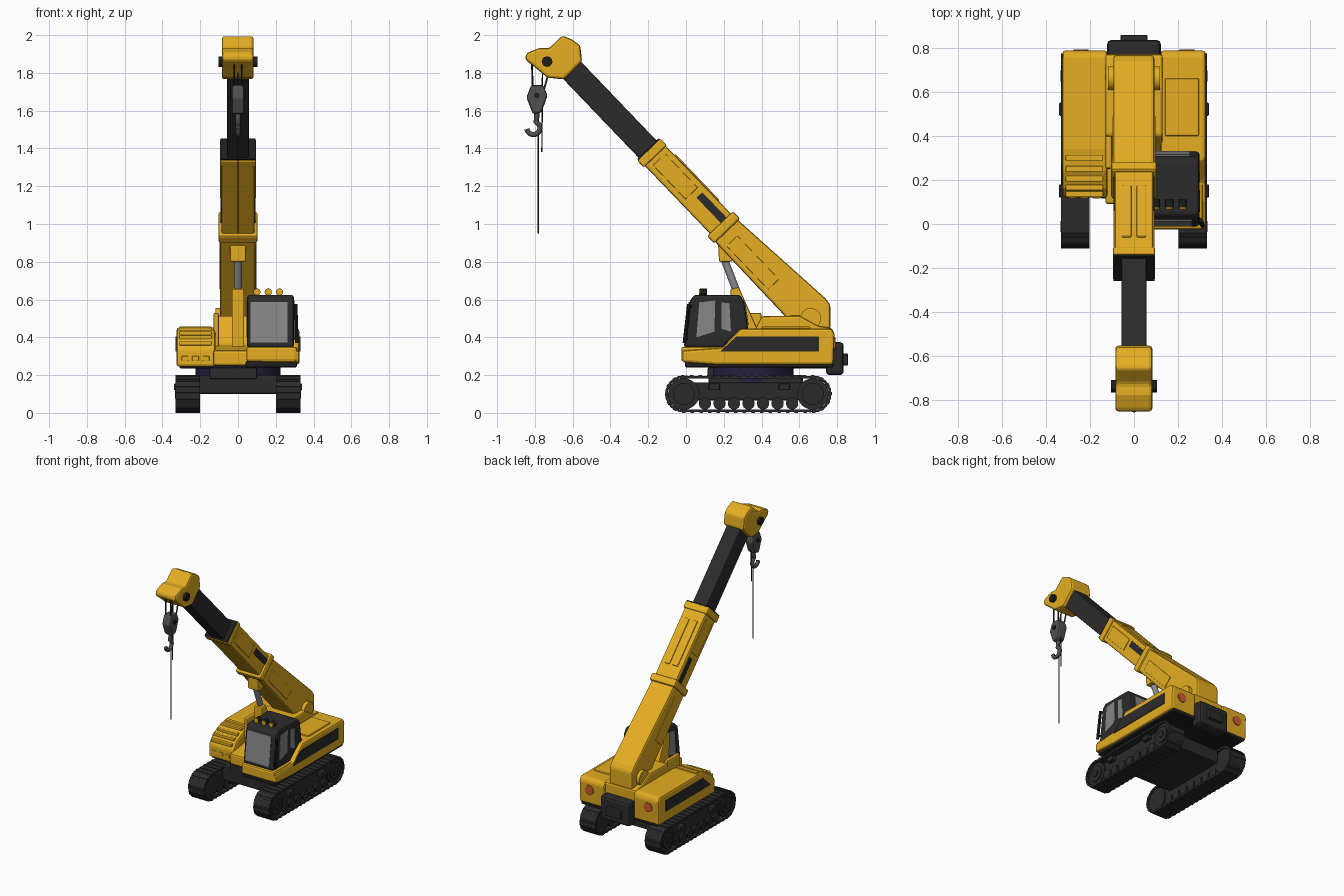
import bpy, bmesh
from math import pi, sin, cos
from mathutils import Vector, Matrix

cube = bpy.data.objects.get("Cube")
if cube:
    bpy.data.objects.remove(cube, do_unlink=True)


def material(name, r, g, b):
    m = bpy.data.materials.new(name)
    m.use_nodes = True
    m.diffuse_color = (r, g, b, 1)
    m.node_tree.nodes["Principled BSDF"].inputs["Base Color"].default_value = (r, g, b, 1)
    return m


YELLOW = material("machine yellow", 0.78, 0.42, 0.016)
DARK = material("dark grey", 0.024, 0.024, 0.025)
BLACK = material("black", 0.013, 0.013, 0.013)
GLASS = material("grey glass", 0.24, 0.24, 0.24)
STEEL = material("steel", 0.25, 0.26, 0.28)
HOOK = material("hook grey", 0.08, 0.08, 0.083)
NAVY = material("navy", 0.02, 0.014, 0.05)
RED = material("lamp red", 0.62, 0.11, 0.03)


def finish(name, bm, mat, bevel=0, smooth=False):
    bmesh.ops.recalc_face_normals(bm, faces=bm.faces)
    me = bpy.data.meshes.new(name)
    bm.to_mesh(me)
    bm.free()
    me.materials.append(mat)
    ob = bpy.data.objects.new(name, me)
    bpy.context.collection.objects.link(ob)
    if bevel:
        mod = ob.modifiers.new("bevel", 'BEVEL')
        mod.width, mod.segments, mod.limit_method = bevel, 2, 'ANGLE'
    if smooth:
        bpy.ops.object.select_all(action='DESELECT')
        ob.select_set(True)
        bpy.context.view_layer.objects.active = ob
        bpy.ops.object.shade_smooth_by_angle()
    return ob


def prism(name, pts, x0, x1, mat, bevel=0):
    """Side profile of (y, z) points, extruded across x."""
    bm = bmesh.new()
    face = bm.faces.new([bm.verts.new((x0, y, z)) for y, z in pts])
    ext = bmesh.ops.extrude_face_region(bm, geom=[face])["geom"]
    bmesh.ops.translate(bm, vec=(x1 - x0, 0, 0),
                        verts=[v for v in ext if isinstance(v, bmesh.types.BMVert)])
    return finish(name, bm, mat, bevel)


def box(name, x0, x1, y0, y1, z0, z1, mat, bevel=0):
    return prism(name, [(y0, z0), (y1, z0), (y1, z1), (y0, z1)], x0, x1, mat, bevel)


def rod(name, a, b, r, mat, sides=20):
    a, b = Vector(a), Vector(b)
    turn = (b - a).to_track_quat('Z', 'Y').to_matrix().to_4x4()
    bm = bmesh.new()
    bmesh.ops.create_cone(bm, cap_ends=True, segments=sides, radius1=r, radius2=r,
                          depth=(b - a).length, matrix=Matrix.Translation((a + b) / 2) @ turn)
    return finish(name, bm, mat, smooth=True)


def on_boom(s, t):
    """Point s along the boom and t above its axis."""
    return (0.195 - 0.69 * s + 0.72 * t, 0.975 + 0.72 * s + 0.69 * t)


def boom_box(name, s0, s1, t0, t1, x0, x1, mat, bevel=0):
    pts = [on_boom(*p) for p in ((s0, t0), (s1, t0), (s1, t1), (s0, t1))]
    return prism(name, pts, x0, x1, mat, bevel)


# Crawler tracks
FRONT, REAR, AXLE, RUN_R = -0.012, 0.672, 0.1, 0.089


def track_point(d):
    """Position and tangent angle at distance d around the track."""
    span, arc = REAR - FRONT, pi * RUN_R
    if d < span:
        return FRONT + d, AXLE - RUN_R, 0
    if d < span + arc:
        a = (d - span) / RUN_R
        return REAR + RUN_R * sin(a), AXLE - RUN_R * cos(a), a
    if d < 2 * span + arc:
        return REAR - (d - span - arc), AXLE + RUN_R, pi
    a = pi + (d - 2 * span - arc) / RUN_R
    return FRONT + RUN_R * sin(a), AXLE - RUN_R * cos(a), a


for side, s in (("left", 1), ("right", -1)):
    bm = bmesh.new()
    count = 42
    length = 2 * (REAR - FRONT) + 2 * pi * RUN_R
    for i in range(count):
        y, z, a = track_point(i * length / count)
        place = Matrix.Translation((s * 0.266, y, z)) @ Matrix.Rotation(a, 4, 'X')
        for sy, sz, dz in ((0.05, 0.014, 0), (0.018, 0.008, -0.007)):
            bmesh.ops.create_cube(bm, size=1, matrix=place @ Matrix.Translation((0, 0, dz))
                                  @ Matrix.Diagonal((0.13, sy, sz, 1)))
    finish(side + "_track_shoes", bm, DARK)
    box(side + "_track_frame", s * 0.215, s * 0.31, 0.03, 0.63, 0.065, 0.16, DARK, 0.01)
    for end, y in (("front", FRONT), ("rear", REAR)):
        rod(f"{side}_{end}_wheel", (s * 0.21, y, AXLE), (s * 0.318, y, AXLE), 0.083, DARK, 28)
        rod(f"{side}_{end}_wheel_rim", (s * 0.3, y, AXLE), (s * 0.326, y, AXLE), 0.058, DARK)
        rod(f"{side}_{end}_hub", (s * 0.3, y, AXLE), (s * 0.333, y, AXLE), 0.025, DARK, 12)
    for i in range(7):
        y = 0.1 + i * 0.077
        rod(f"{side}_roller_{i}", (s * 0.215, y, 0.05), (s * 0.322, y, 0.05), 0.033, DARK, 14)
    for y in (0.15, 0.52):
        box(f"{side}_frame_lug", s * 0.3, s * 0.34, y - 0.03, y + 0.03, 0.12, 0.155, DARK, 0.006)

# Undercarriage and turntable
box("undercarriage", -0.215, 0.215, 0.12, 0.62, 0.1, 0.2, DARK, 0.01)
rod("turntable", (0, 0.345, 0.15), (0, 0.345, 0.245), 0.225, NAVY, 32)
box("turntable_front_block", -0.15, 0.1, 0.115, 0.3, 0.18, 0.24, DARK, 0.006)
box("deck_left", 0.04, 0.312, -0.005, 0.78, 0.24, 0.275, BLACK, 0.008)
box("deck_right", -0.31, 0.04, 0.13, 0.78, 0.235, 0.26, BLACK, 0.008)

# Upper body
prism("centre_frame", [(0.09, 0.25), (0.09, 0.33), (0.3, 0.36), (0.37, 0.45), (0.4, 0.512),
                       (0.6, 0.515), (0.7, 0.46), (0.77, 0.45), (0.77, 0.25)],
      -0.13, 0.13, YELLOW, 0.012)
prism("left_body", [(-0.02, 0.268), (-0.02, 0.33), (0.19, 0.345), (0.29, 0.447), (0.77, 0.447),
                    (0.787, 0.42), (0.78, 0.255), (0.16, 0.255)], 0.12, 0.325, YELLOW, 0.014)
prism("right_body", [(0.12, 0.245), (0.12, 0.34), (0.16, 0.395), (0.24, 0.437), (0.34, 0.452),
                     (0.77, 0.452), (0.787, 0.42), (0.78, 0.245)], -0.325, -0.12, YELLOW, 0.014)
box("cab_sill", 0.045, 0.312, -0.025, 0.2, 0.272, 0.35, YELLOW, 0.012)
for side, s in (("left", 1), ("right", -1)):
    prism(side + "_side_panel", [(0.18, 0.325), (0.267, 0.405), (0.705, 0.405), (0.705, 0.325)],
          s * 0.322, s * 0.33, DARK)
    rod(side + "_tail_lamp", (s * 0.24, 0.775, 0.365), (s * 0.24, 0.791, 0.365), 0.034, RED, 16)
    rod(side + "_boom_pivot", (s * 0.09, 0.66, 0.5), (s * 0.118, 0.66, 0.5), 0.055, YELLOW)
box("engine_hatch", 0.14, 0.295, 0.4, 0.66, 0.44, 0.457, YELLOW, 0.006)
for i, (y, z) in enumerate(((0.135, 0.37), (0.165, 0.403), (0.205, 0.423), (0.25, 0.443), (0.3, 0.45))):
    box(f"step_{i}", -0.31, -0.14, y - 0.013, y + 0.013, z - 0.012, z + 0.008, YELLOW, 0.004)
for x in (-0.28, -0.225, -0.17):
    box("front_vent", x - 0.018, x + 0.018, 0.115, 0.125, 0.275, 0.3, YELLOW, 0.003)
box("counterweight", -0.122, 0.122, 0.74, 0.835, 0.2, 0.375, DARK, 0.02)
box("counterweight_hitch", -0.062, 0.062, 0.82, 0.858, 0.25, 0.315, DARK, 0.008)

# Cab
prism("cab", [(-0.012, 0.345), (0.02, 0.595), (0.045, 0.625), (0.285, 0.625), (0.308, 0.59),
              (0.33, 0.44), (0.25, 0.4), (0.19, 0.345)], 0.048, 0.296, DARK, 0.014)
prism("windscreen", [(-0.012, 0.372), (0.0145, 0.587), (0.0215, 0.587), (-0.005, 0.372)],
      0.067, 0.262, GLASS)
prism("rear_window", [(0.325, 0.465), (0.332, 0.465), (0.315, 0.58), (0.307, 0.58)],
      0.085, 0.255, GLASS)
for name, x0, x1 in (("left", 0.291, 0.299), ("right", 0.045, 0.052)):
    prism(name + "_door_window", [(0.055, 0.4), (0.07, 0.585), (0.155, 0.595), (0.15, 0.43)],
          x0, x1, GLASS)
    prism(name + "_rear_side_window", [(0.188, 0.445), (0.188, 0.585), (0.23, 0.58), (0.238, 0.43)],
          x0, x1, GLASS)
rod("mirror_bar", (0.311, -0.008, 0.37), (0.305, 0.015, 0.575), 0.01, BLACK, 8)
for z, y in ((0.395, -0.005), (0.565, 0.015)):
    rod("mirror_bracket", (0.28, y + 0.02, z), (0.308, y, z), 0.007, BLACK, 8)
for x in (0.1, 0.16, 0.22):
    rod("roof_lamp_housing", (x, 0.075, 0.64), (x, 0.11, 0.64), 0.019, BLACK, 12)
    rod("roof_lamp", (x, 0.068, 0.64), (x, 0.077, 0.64), 0.017, YELLOW, 12)

# Boom sections
prism("lower_boom", [(0.14, 0.92), (0.26, 1.035), (0.74, 0.605), (0.765, 0.57), (0.765, 0.44),
                     (0.56, 0.44), (0.535, 0.5)], -0.094, 0.092, YELLOW, 0.014)
boom_box("middle_boom", 0, 0.56, -0.068, 0.086, -0.088, 0.088, YELLOW, 0.012)
boom_box("middle_collar", -0.025, 0.03, -0.088, 0.104, -0.104, 0.104, YELLOW, 0.012)
boom_box("end_collar", 0.525, 0.575, -0.078, 0.092, -0.096, 0.096, YELLOW, 0.008)
boom_box("end_cap", 0.57, 0.582, -0.072, 0.086, -0.092, 0.092, BLACK)
boom_box("upper_boom", 0.5, 1.18, -0.062, 0.07, -0.057, 0.057, DARK, 0.008)
for s in (1, -1):
    boom_box("boom_vent", 0.02, 0.215, 0.013, 0.055, s * 0.085, s * 0.092, DARK)
    boom_box("upper_side_rib", 0.25, 0.5, -0.035, 0.055, s * 0.085, s * 0.094, YELLOW, 0.004)
    boom_box("lower_side_rib", -0.4, -0.08, -0.05, 0.03, s * 0.09, s * 0.098, YELLOW, 0.004)
    boom_box("top_rib", 0.12, 0.46, 0.08, 0.093, s * 0.012, s * 0.055, YELLOW, 0.005)

# Lift cylinder
prism("cylinder_mount", [(0.175, 0.8), (0.24, 0.8), (0.3, 0.87), (0.22, 0.95), (0.17, 0.89)],
      -0.043, 0.043, YELLOW, 0.008)
rod("cylinder_rod", (0, 0.2, 0.82), (0, 0.285, 0.6), 0.02, STEEL)
prism("cylinder_base", [(0.235, 0.655), (0.28, 0.665), (0.38, 0.44), (0.34, 0.34), (0.24, 0.34)],
      -0.033, 0.033, YELLOW, 0.008)
box("cylinder_lug", -0.13, -0.1, 0.25, 0.4, 0.33, 0.53, YELLOW, 0.01)

# Boom head
prism("boom_head", [(-0.55, 1.86), (-0.56, 1.945), (-0.6, 1.975), (-0.655, 1.998), (-0.725, 1.93),
                    (-0.775, 1.932), (-0.845, 1.905), (-0.852, 1.87), (-0.8, 1.83),
                    (-0.735, 1.775), (-0.645, 1.765)], -0.085, 0.083, YELLOW, 0.014)
rod("sheave_pin", (-0.104, -0.735, 1.86), (0.104, -0.735, 1.86), 0.028, BLACK, 12)

# Ropes, hook block and hook
for x in (-0.02, 0.02):
    rod("front_rope", (x, -0.815, 1.85), (x, -0.812, 1.7), 0.005, BLACK, 6)
    rod("rear_rope", (x, -0.73, 1.79), (x, -0.755, 1.7), 0.005, HOOK, 6)
rod("long_rope", (0, -0.782, 0.95), (0, -0.782, 1.6), 0.0035, BLACK, 6)
rod("short_rope", (0, -0.763, 1.38), (0, -0.76, 1.8), 0.0035, BLACK, 6)
prism("hook_block", [(-0.82, 1.735), (-0.755, 1.735), (-0.733, 1.68), (-0.765, 1.59),
                     (-0.81, 1.58), (-0.845, 1.67)], -0.033, 0.033, HOOK, 0.012)
rod("block_pin", (-0.04, -0.79, 1.68), (0.04, -0.79, 1.68), 0.015, BLACK, 12)

curve = bpy.data.curves.new("hook", 'CURVE')
curve.dimensions, curve.bevel_depth, curve.bevel_resolution = '3D', 0.014, 2
curve.use_fill_caps = True
path = [(-0.79, 1.6), (-0.79, 1.565)]
path += [(-0.808 + 0.035 * cos(a), 1.508 + 0.035 * sin(a))
         for a in (1.2 - i * 0.42 for i in range(11))]
line = curve.splines.new('POLY')
line.points.add(len(path) - 1)
for p, (y, z) in zip(line.points, path):
    p.co = (0, y, z, 1)
curve.materials.append(HOOK)
bpy.context.collection.objects.link(bpy.data.objects.new("hook", curve))
